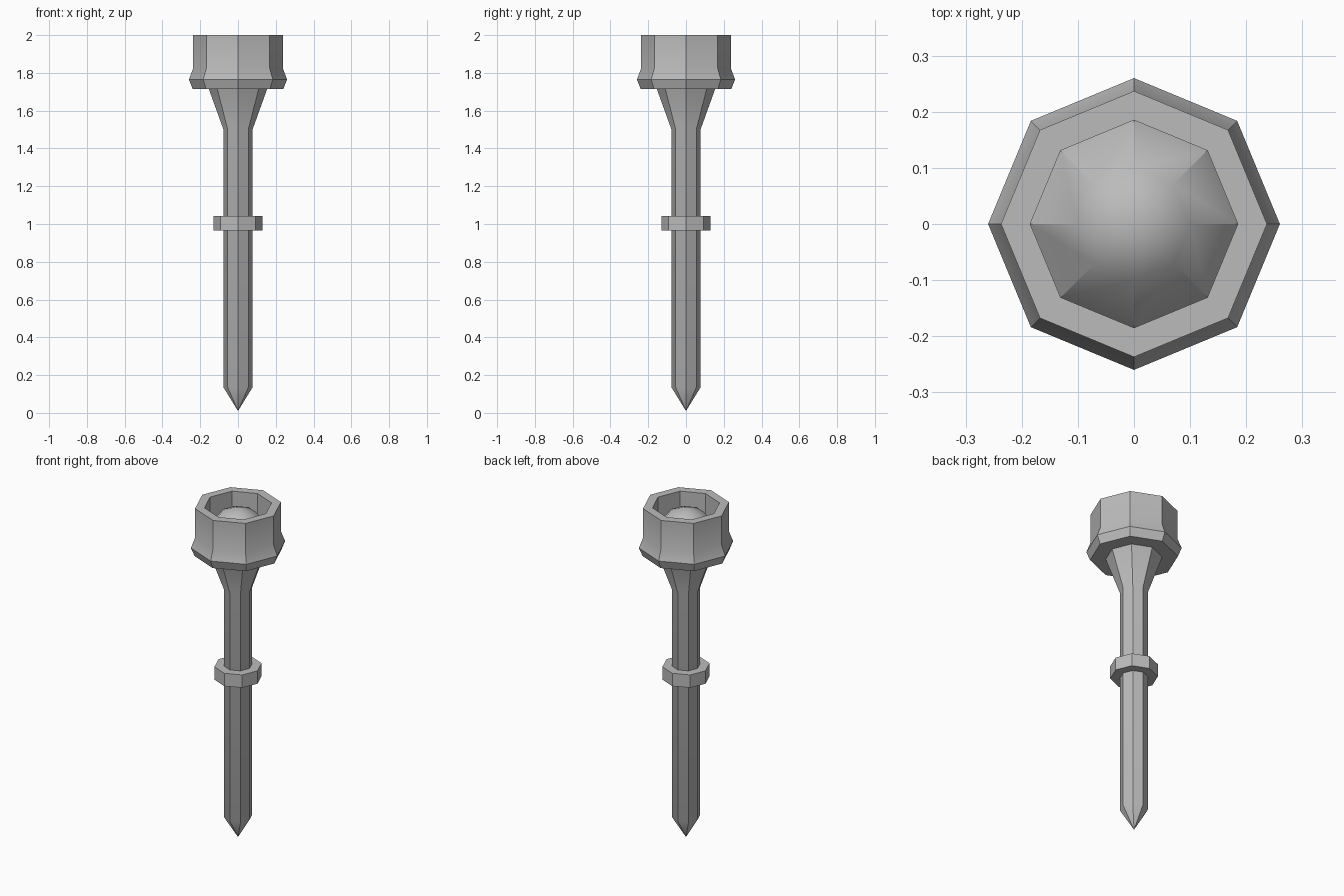
import bpy, bmesh, math

cube = bpy.data.objects.get("Cube")
if cube:
    bpy.data.objects.remove(cube, do_unlink=True)

SIDES = 8

grey = bpy.data.materials.new("plain_grey")
grey.use_nodes = True
colour = (0.5, 0.5, 0.5, 1)
grey.diffuse_color = colour
grey.node_tree.nodes["Principled BSDF"].inputs["Base Color"].default_value = colour


def turned(name, profile, closed=False):
    """Revolve (radius, z) points into an eight-sided part."""
    bm = bmesh.new()
    verts = [bm.verts.new((r, 0, z)) for r, z in profile]
    pairs = list(zip(verts, verts[1:]))
    if closed:
        pairs.append((verts[-1], verts[0]))
    edges = [bm.edges.new(p) for p in pairs]
    bmesh.ops.spin(bm, geom=verts + edges, cent=(0, 0, 0), axis=(0, 0, 1),
                   angle=math.tau, steps=SIDES, use_duplicate=False)
    bmesh.ops.remove_doubles(bm, verts=bm.verts, dist=0.0005)
    bmesh.ops.recalc_face_normals(bm, faces=bm.faces)
    mesh = bpy.data.meshes.new(name)
    bm.to_mesh(mesh)
    bm.free()
    mesh.materials.append(grey)
    obj = bpy.data.objects.new(name, mesh)
    bpy.context.collection.objects.link(obj)
    bpy.ops.object.select_all(action="DESELECT")
    obj.select_set(True)
    bpy.context.view_layer.objects.active = obj
    bpy.ops.object.shade_smooth_by_angle(angle=math.radians(35))
    return obj


# Pointed shaft that widens into the neck
turned("shaft", [(0, 0.01), (0.077, 0.135), (0.077, 1.5), (0.16, 1.73), (0, 1.73)])

# Collar around the middle of the shaft
turned("collar", [(0.07, 0.965), (0.13, 0.965), (0.13, 1.042), (0.07, 1.042)], closed=True)

# Hollow head with a flared lower lip and a domed filling
turned("head", [(0, 1.715), (0.24, 1.715), (0.26, 1.765), (0.237, 1.825), (0.237, 2),
                (0.185, 2), (0.185, 1.84), (0.1, 1.95), (0, 1.99)])
